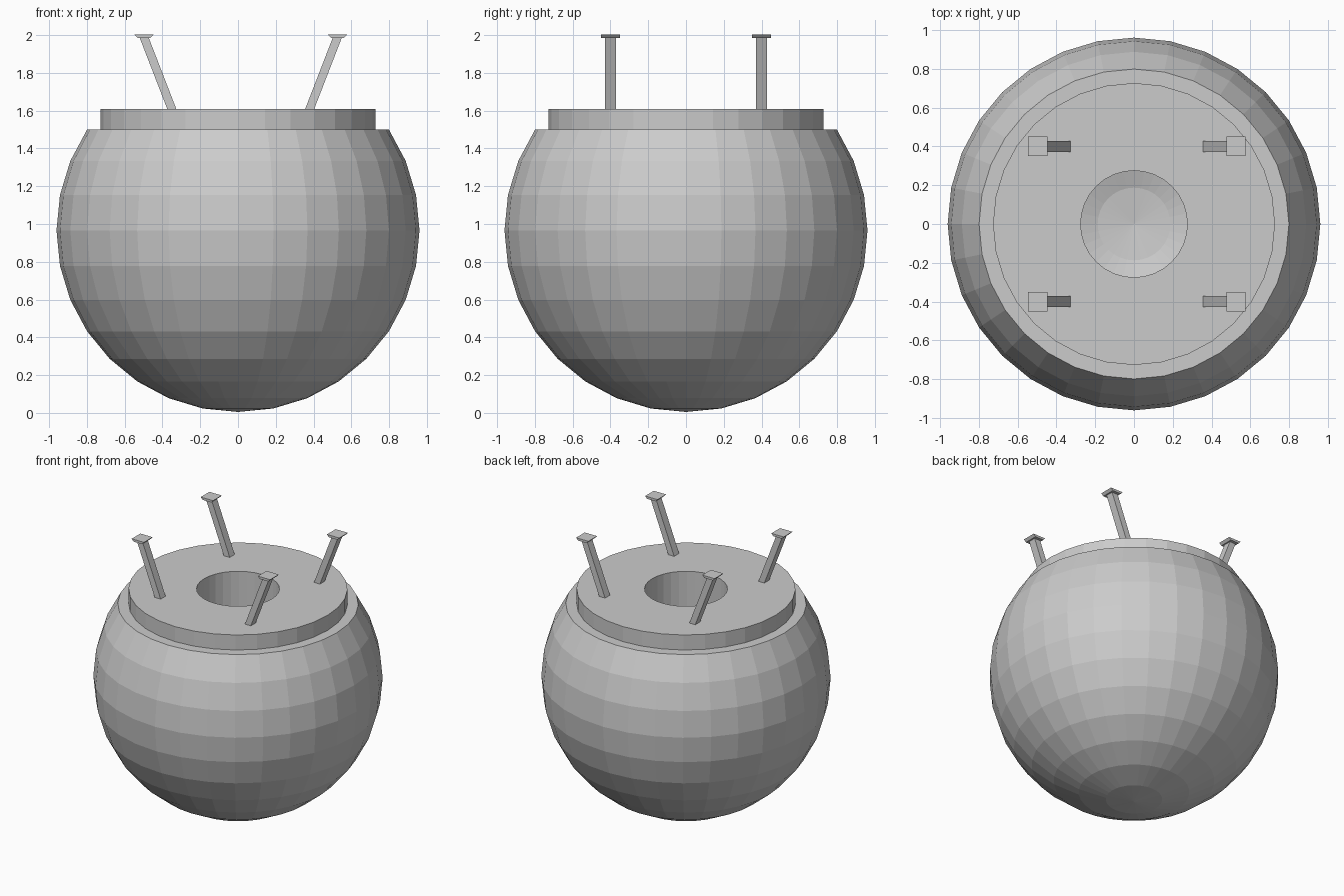
import bpy, bmesh, math
from mathutils import Vector

if "Cube" in bpy.data.objects:
    bpy.data.objects.remove(bpy.data.objects["Cube"])

SEG = 32
R, CZ = 0.961, 0.966          # body sphere radius and centre height


def make_object(name, bm):
    bmesh.ops.remove_doubles(bm, verts=bm.verts, dist=1e-5)
    bmesh.ops.recalc_face_normals(bm, faces=bm.faces)
    mesh = bpy.data.meshes.new(name)
    bm.to_mesh(mesh)
    bm.free()
    obj = bpy.data.objects.new(name, mesh)
    bpy.context.collection.objects.link(obj)
    return obj


def lathe(name, profile):
    """Spin an (r, z) profile around z with flat facets."""
    bm = bmesh.new()
    verts = [bm.verts.new((r, 0, z)) for r, z in profile]
    edges = [bm.edges.new(pair) for pair in zip(verts, verts[1:])]
    bmesh.ops.spin(bm, geom=verts + edges, cent=(0, 0, 0), axis=(0, 0, 1),
                   angle=math.tau, steps=SEG, use_merge=True)
    return make_object(name, bm)


def frustum(name, bottom, top, size_bottom, size_top):
    """Four-sided bar between two level rectangles."""
    bm = bmesh.new()
    rings = []
    for c, (sx, sy) in ((bottom, size_bottom), (top, size_top)):
        rings.append([bm.verts.new(Vector(c) + Vector((x * sx / 2, y * sy / 2, 0)))
                      for x, y in ((-1, -1), (1, -1), (1, 1), (-1, 1))])
    a, b = rings
    bm.faces.new(a[::-1])
    bm.faces.new(b)
    for i in range(4):
        j = (i + 1) % 4
        bm.faces.new((a[i], a[j], b[j], b[i]))
    return make_object(name, bm)


# Round body: sphere rings of 11.25 degrees, cut flat at the third ring above the equator
step = math.pi / 16
profile = [(R * math.cos(k * step) if k > -8 else 0, CZ + R * math.sin(k * step))
           for k in range(-8, 4)]
top_z = profile[-1][1]
lathe("body", profile + [(0.72, top_z)])

# Raised collar with the deep central hole reaching the bowl of the body
lathe("collar_and_hole", [(0.727, top_z), (0.727, 1.61), (0.275, 1.61), (0.275, 0.06)])

# Splayed posts with small flared caps
for side, base_x, tip_x in (("left", -0.349, -0.497), ("right", 0.378, 0.526)):
    for end, y in (("front", -0.4), ("back", 0.4)):
        frustum(f"{side}_{end}_post", (base_x, y, 1.605), (tip_x, y, 1.987),
                (0.048, 0.057), (0.048, 0.057))
        frustum(f"{side}_{end}_cap", (tip_x, y, 1.985), (tip_x, y, 2.002),
                (0.068, 0.1), (0.1, 0.1))
